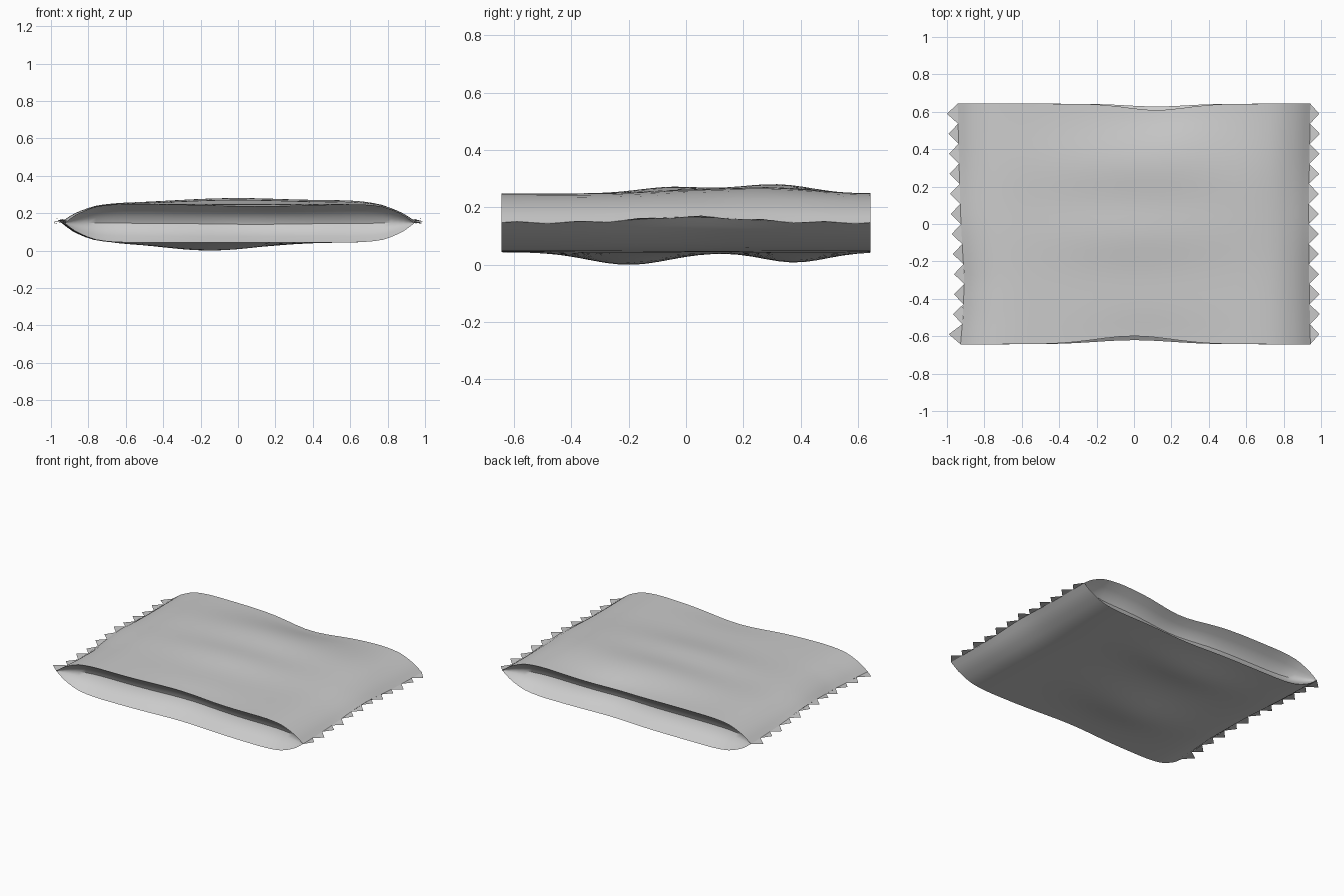
import bpy, bmesh
from math import exp, pi, cos, sin

if "Cube" in bpy.data.objects:
    bpy.data.objects.remove(bpy.data.objects["Cube"])

NX, NY, NG = 36, 28, 6
HALF_Y = 0.643


def interp(x, pts):
    for (a, fa), (b, fb) in zip(pts, pts[1:]):
        if x <= b:
            return fa + (fb - fa) * max(0, (x - a)) / (b - a)
    return pts[-1][1]


def bump(x, y, cx, cy, sx, sy, h):
    return h * exp(-((x - cx) / sx) ** 2 - ((y - cy) / sy) ** 2)


# Seam line at each end: wavy in x and z
def seam_x(side, y):
    if side < 0:
        return -interp(y, [(-.65, .928), (-.5, .915), (-.3, .907), (0, .925), (.3, .935), (.65, .943)])
    return interp(y, [(-.65, .943), (-.2, .935), (.1, .934), (.65, .943)])


def seam_z(y):
    return 0.15 + 0.02 * exp(-((y - 0.02) / 0.25) ** 2)


# Fullness across the length, 0 at the seams and 1 over the flat middle
def fullness(t):
    d = (1 - abs(t)) * 0.93
    return interp(d, [(0, 0), (.05, .38), (.11, .68), (.17, .87), (.24, .97), (.32, 1), (1, 1)])


def top_z(x, y):
    return (0.252 + bump(x, y, 0, -.05, .45, .16, .022) + bump(x, y, 0, .31, .5, .2, .032)
            + bump(x, y, .6, .2, .25, .3, .012) + bump(x, y, .15, .66, .3, .15, -.025)
            + bump(x, y, .1, -.66, .35, .15, -.012))


def bottom_z(x, y):
    return (0.047 + bump(x, y, -.15, -.2, .35, .2, -.044) + bump(x, y, -.1, .38, .35, .16, -.036))


def lip_pull(x, top, end):
    if end > 0:
        return (0.034 if top else 0.015) * exp(-((x - .12) / .22) ** 2)
    return (0.044 if top else 0.022) * exp(-((x - 0) / .28) ** 2)


def sheet_point(t, v, top):
    y = v * HALF_Y
    x = (seam_x(-1, y) * (1 - t) + seam_x(1, y) * (1 + t)) / 2
    f = fullness(t)
    z = seam_z(y) * (1 - f) + (top_z(x, y) if top else bottom_z(x, y)) * f
    edge = 1 if v > 0 else -1
    return (x, y - edge * lip_pull(x, top, edge) * abs(v) ** 3 * f, z)


# Inward-folded end panel between upper and lower lip
def fold_point(t, s, end):
    a, b = sheet_point(t, end, True), sheet_point(t, end, False)
    depth = 0.10 * sin(pi * s) * fullness(t)
    return (a[0] * (1 - s) + b[0] * s, a[1] * (1 - s) + b[1] * s - end * depth, a[2] * (1 - s) + b[2] * s)


def make_object(name, bm):
    me = bpy.data.meshes.new(name)
    bm.to_mesh(me)
    bm.free()
    ob = bpy.data.objects.new(name, me)
    bpy.context.collection.objects.link(ob)
    return ob


# Wrapper pouch: closed ring in y-z swept along x
bm = bmesh.new()
rings = []
for i in range(NX + 1):
    t = sin((-1 + 2 * i / NX) * pi / 2)
    ring = [sheet_point(t, -1 + 2 * j / NY, True) for j in range(NY + 1)]
    ring += [fold_point(t, k / NG, 1) for k in range(1, NG)]
    ring += [sheet_point(t, 1 - 2 * j / NY, False) for j in range(NY + 1)]
    ring += [fold_point(t, 1 - k / NG, -1) for k in range(1, NG)]
    rings.append([bm.verts.new(p) for p in ring])
for r0, r1 in zip(rings, rings[1:]):
    n = len(r0)
    for j in range(n):
        bm.faces.new((r0[j], r1[j], r1[(j + 1) % n], r0[(j + 1) % n]))
bmesh.ops.remove_doubles(bm, verts=bm.verts, dist=0.0003)
bmesh.ops.recalc_face_normals(bm, faces=bm.faces)
low = min(v.co.z for v in bm.verts)
bmesh.ops.translate(bm, verts=bm.verts, vec=(0, 0, -low))
pouch = make_object("wrapper_pouch", bm)
bpy.context.view_layer.objects.active = pouch
pouch.select_set(True)
bpy.ops.object.shade_smooth_by_angle(angle=0.7)

# Serrated crimp edges: a row of flat teeth at each end
for side, name in ((-1, "left_serrated_edge"), (1, "right_serrated_edge")):
    bm = bmesh.new()
    pitch = 2 * HALF_Y / 12
    for k in range(12):
        y0 = -HALF_Y + k * pitch
        ym, y1 = y0 + pitch / 2, y0 + pitch
        tip = seam_x(side, ym) + side * 0.053
        if k in (0, 11):
            tip = side * (1.0 if side < 0 and k == 11 else 0.99)
        tri = [(seam_x(side, y0), y0, seam_z(y0) - low),
               (tip, ym, seam_z(ym) - low + 0.005 * (-1) ** k),
               (seam_x(side, y1), y1, seam_z(y1) - low)]
        f = bm.faces.new([bm.verts.new(p) for p in tri])
        f.normal_update()
        if f.normal.z < 0:
            f.normal_flip()
    make_object(name, bm)
